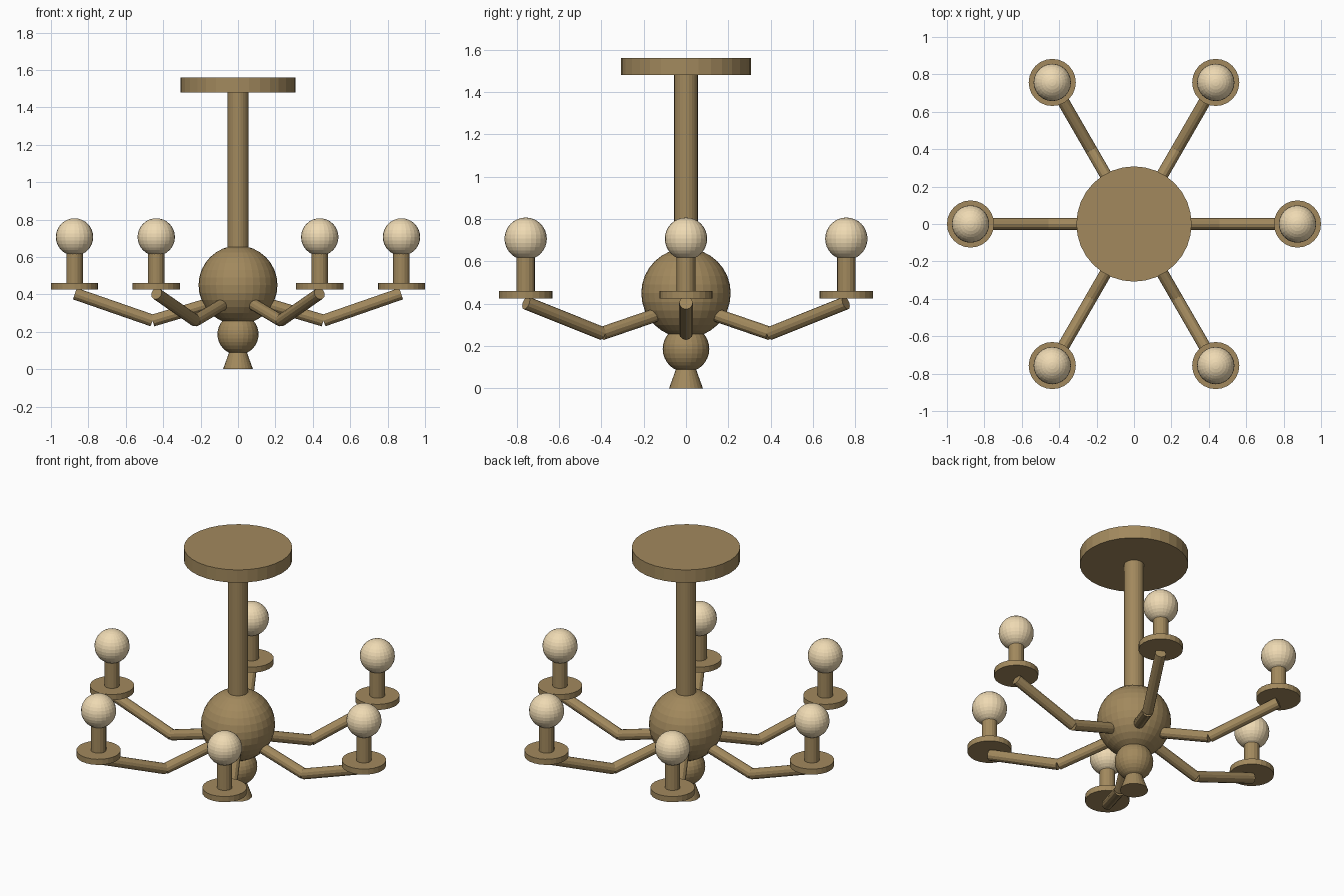
import bpy, math
from mathutils import Vector

if "Cube" in bpy.data.objects:
    bpy.data.objects.remove(bpy.data.objects["Cube"])


def material(name, color):
    m = bpy.data.materials.new(name)
    m.diffuse_color = (*color, 1)
    m.use_nodes = True
    m.node_tree.nodes["Principled BSDF"].inputs["Base Color"].default_value = m.diffuse_color
    return m


BRASS = material("brass", (0.36, 0.25, 0.11))
GLASS = material("warm_glass", (0.86, 0.70, 0.45))


def finish(name, mat):
    ob = bpy.context.object
    ob.name = name
    ob.data.materials.append(mat)
    return ob


def rod(name, a, b, r1, r2=None, sides=24, mat=BRASS):
    """Cylinder or cone running from point a to point b."""
    a, b = Vector(a), Vector(b)
    d = b - a
    bpy.ops.mesh.primitive_cone_add(
        vertices=sides, radius1=r1, radius2=r1 if r2 is None else r2,
        depth=d.length, location=(a + b) / 2,
        rotation=d.to_track_quat('Z', 'Y').to_euler())
    return finish(name, mat)


def ball(name, loc, r, mat=BRASS, seg=24, rings=16):
    bpy.ops.mesh.primitive_uv_sphere_add(
        segments=seg, ring_count=rings, radius=r, location=loc)
    return finish(name, mat)


# Central column
rod("ceiling_canopy", (0, 0, 1.48), (0, 0, 1.56), 0.308, sides=32)
rod("stem", (0, 0, 0.5), (0, 0, 1.5), 0.056)
ball("hub", (0, 0, 0.45), 0.211, seg=32)
ball("lower_ball", (0, 0, 0.187), 0.11)
rod("finial", (0, 0, 0), (0, 0, 0.12), 0.08, 0.037)

# Six arms, each with a drip cup, candle tube and bulb
R = 0.874
for i in range(6):
    t = i * math.pi / 3

    def at(r, z):
        return (r * math.cos(t), r * math.sin(t), z)

    rod(f"arm_inner_{i}", at(0.12, 0.36), at(0.457, 0.26), 0.032, sides=12)
    rod(f"arm_outer_{i}", at(0.457, 0.26), at(0.872, 0.404), 0.032, sides=12)
    rod(f"cup_{i}", at(R, 0.425), at(R, 0.46), 0.126)
    rod(f"candle_{i}", at(R, 0.45), at(R, 0.64), 0.044, sides=16)
    ball(f"bulb_{i}", at(R, 0.707), 0.1, GLASS)
